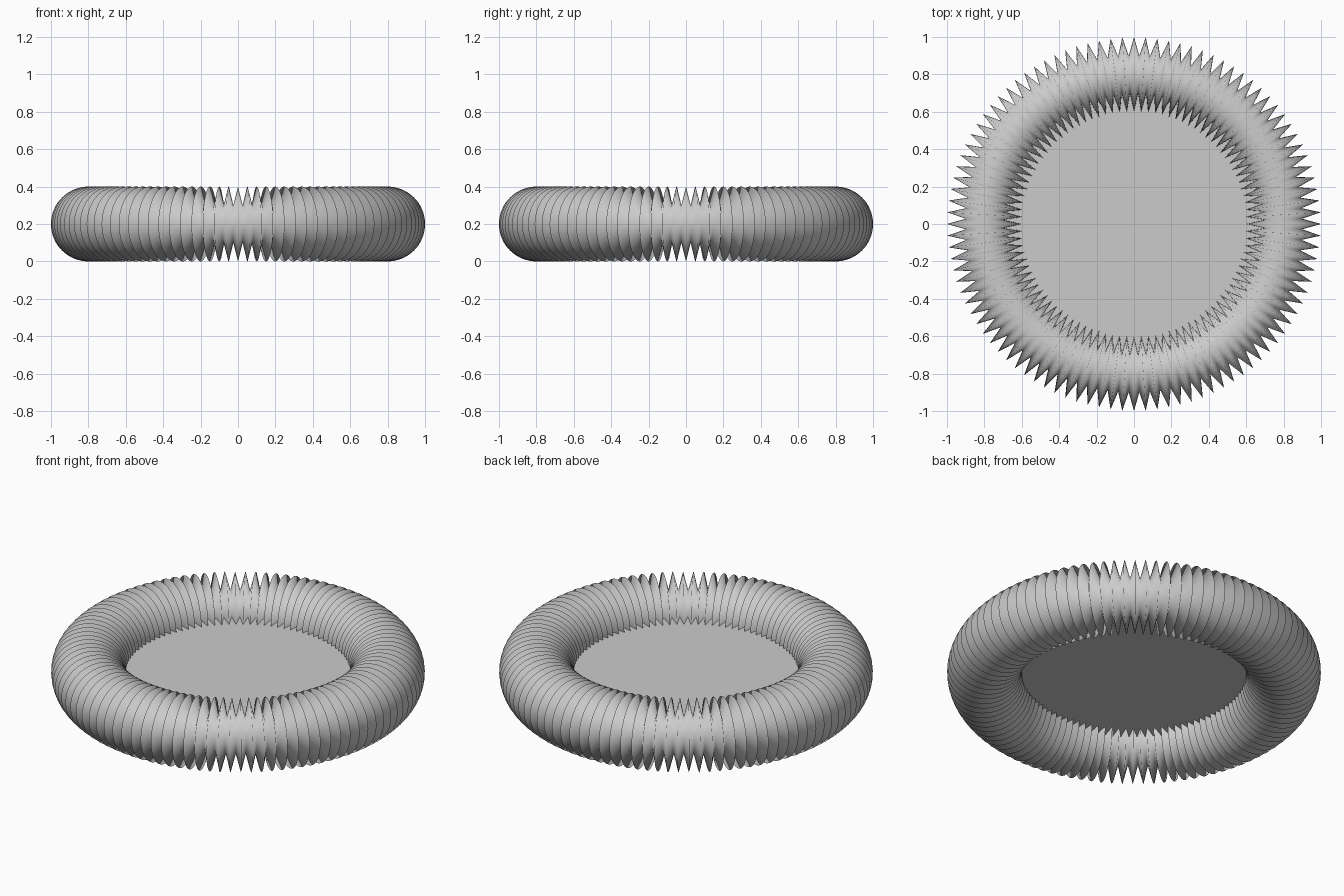
import bpy, bmesh
from math import sin, cos, pi

cube = bpy.data.objects.get("Cube")
if cube:
    bpy.data.objects.remove(cube, do_unlink=True)

RIBS, SIDES = 100, 64
RING_R, CREST, VALLEY, MID_Z = 0.8, 0.2, 0.1, 0.2

grey = bpy.data.materials.new("plain grey")
grey.use_nodes = True
grey.diffuse_color = (0.6, 0.6, 0.6, 1)
grey.node_tree.nodes["Principled BSDF"].inputs["Base Color"].default_value = (0.6, 0.6, 0.6, 1)


def add_object(name, bm, smooth):
    bmesh.ops.recalc_face_normals(bm, faces=bm.faces)
    for face in bm.faces:
        face.smooth = smooth
    mesh = bpy.data.meshes.new(name)
    bm.to_mesh(mesh)
    bm.free()
    mesh.materials.append(grey)
    bpy.context.collection.objects.link(bpy.data.objects.new(name, mesh))


# Pleated ring: circular sections alternating between crest and valley radius,
# shaded smoothly across the pleats
bm = bmesh.new()
loops = []
for i in range(2 * RIBS):
    a = pi * i / RIBS
    r = VALLEY if i % 2 else CREST
    loop = []
    for j in range(SIDES):
        b = 2 * pi * j / SIDES
        d = RING_R + r * cos(b)
        loop.append(bm.verts.new((d * cos(a), d * sin(a), MID_Z + r * sin(b))))
    loops.append(loop)
for i, loop in enumerate(loops):
    following = loops[(i + 1) % len(loops)]
    for j in range(SIDES):
        k = (j + 1) % SIDES
        bm.faces.new((loop[j], following[j], following[k], loop[k]))
add_object("pleated_ring", bm, True)

# Flat membrane closing the middle, reaching the inner valleys
bm = bmesh.new()
bmesh.ops.create_circle(bm, cap_ends=True, segments=2 * RIBS, radius=RING_R - VALLEY)
bmesh.ops.translate(bm, verts=bm.verts, vec=(0, 0, MID_Z))
add_object("centre_disc", bm, False)
